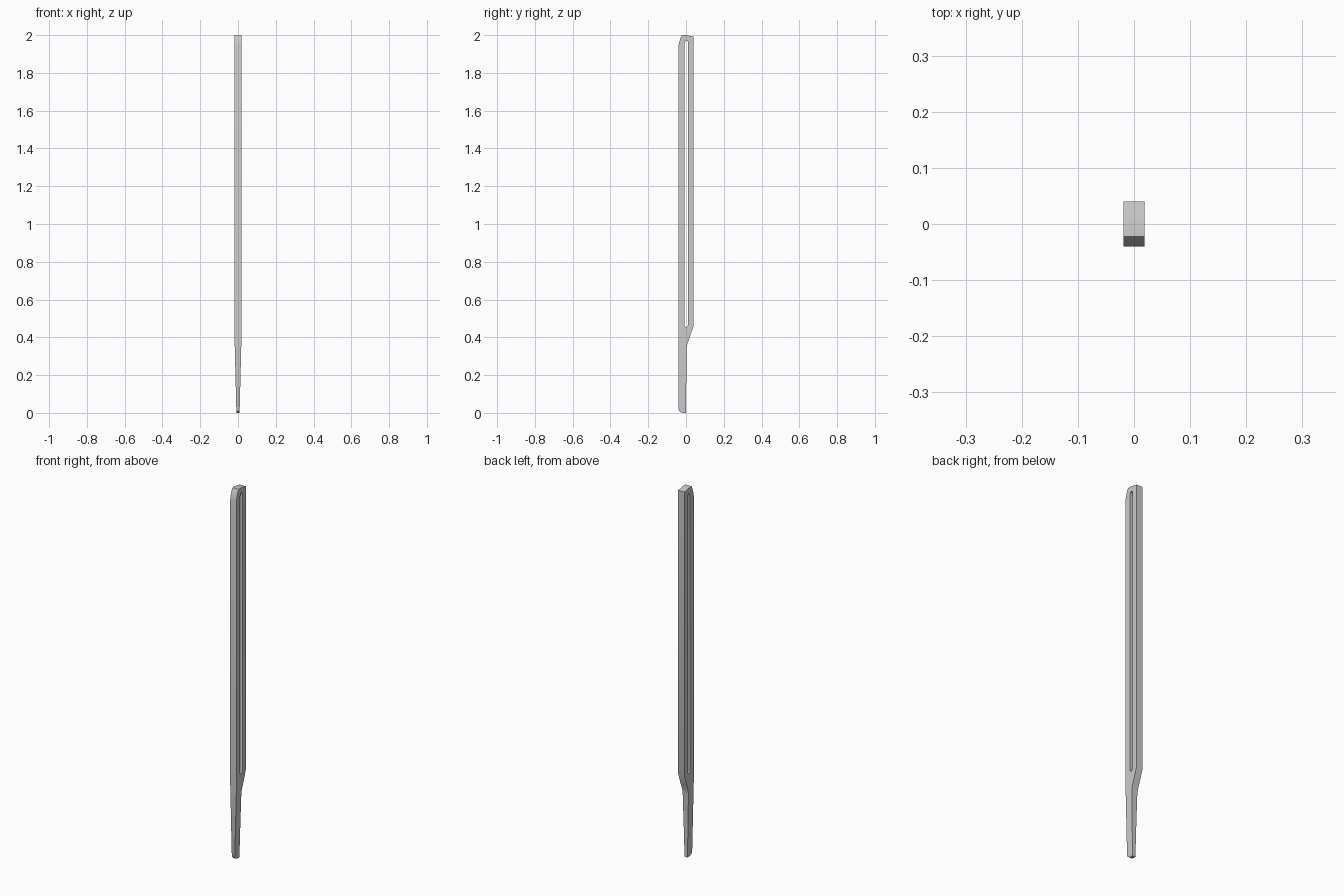
import bpy, bmesh, math
from mathutils import Vector

if "Cube" in bpy.data.objects:
    bpy.data.objects.remove(bpy.data.objects["Cube"])

HALF = 0.0185        # half thickness of the upper bar
TIP = 0.0085         # half thickness at the bottom tip
TAPER_Z = 0.40       # taper starts below this height

# side outline (y, z)
outline = [(0.0, 0.0), (0.0015, 0.18), (0.004, 0.345), (0.007, 0.365), (0.04, 0.46),
           (0.04, 1.993), (0.02, 1.996), (0.0, 2.0), (-0.022, 2.0), (-0.027, 1.99),
           (-0.036, 1.963), (-0.04, 1.942), (-0.04, 0.022), (-0.036, 0.01),
           (-0.028, 0.004), (-0.018, 0.0)]


def slot_outline(y0, y1, z0, z1, n=6):
    """Long slot: round bottom, sloped front corner at the top."""
    r, c = (y1 - y0) / 2, (y0 + y1) / 2
    pts = [(c - r * math.cos(math.pi * i / n), z0 + r - r * math.sin(math.pi * i / n))
           for i in range(n + 1)]
    return pts + [(y1, z1 - 0.006), (y1 - 0.004, z1), (c - 0.003, z1 - 0.002),
                  (y0 + 0.002, z1 - 0.012), (y0, z1 - 0.028)]


def add_loop(bm, pts):
    vs = [bm.verts.new((-HALF, y, z)) for y, z in pts]
    return [bm.edges.new((v, vs[(i + 1) % len(vs)])) for i, v in enumerate(vs)]


# slotted bar: fill the outline around the slot, then extrude across x
bm = bmesh.new()
edges = add_loop(bm, outline) + add_loop(bm, slot_outline(-0.009, 0.010, 0.455, 1.972))
bmesh.ops.triangle_fill(bm, edges=edges, use_beauty=True, normal=Vector((-1, 0, 0)))
ext = bmesh.ops.extrude_face_region(bm, geom=bm.faces[:])
top = [g for g in ext["geom"] if isinstance(g, bmesh.types.BMVert)]
bmesh.ops.translate(bm, verts=top, vec=(2 * HALF, 0, 0))

# thin the lower tang toward its tip
bmesh.ops.bisect_plane(bm, geom=bm.verts[:] + bm.edges[:] + bm.faces[:],
                       plane_co=(0, 0, TAPER_Z), plane_no=(0, 0, 1))
for v in bm.verts:
    t = min(max(v.co.z / TAPER_Z, 0), 1)
    v.co.x = math.copysign(TIP + (HALF - TIP) * t, v.co.x)
bmesh.ops.recalc_face_normals(bm, faces=bm.faces[:])

mesh = bpy.data.meshes.new("slotted_bar")
bm.to_mesh(mesh)
bm.free()
bar = bpy.data.objects.new("slotted_bar", mesh)
bpy.context.collection.objects.link(bar)
bpy.context.view_layer.objects.active = bar
bar.select_set(True)
bpy.ops.object.shade_smooth_by_angle(angle=math.radians(30))
